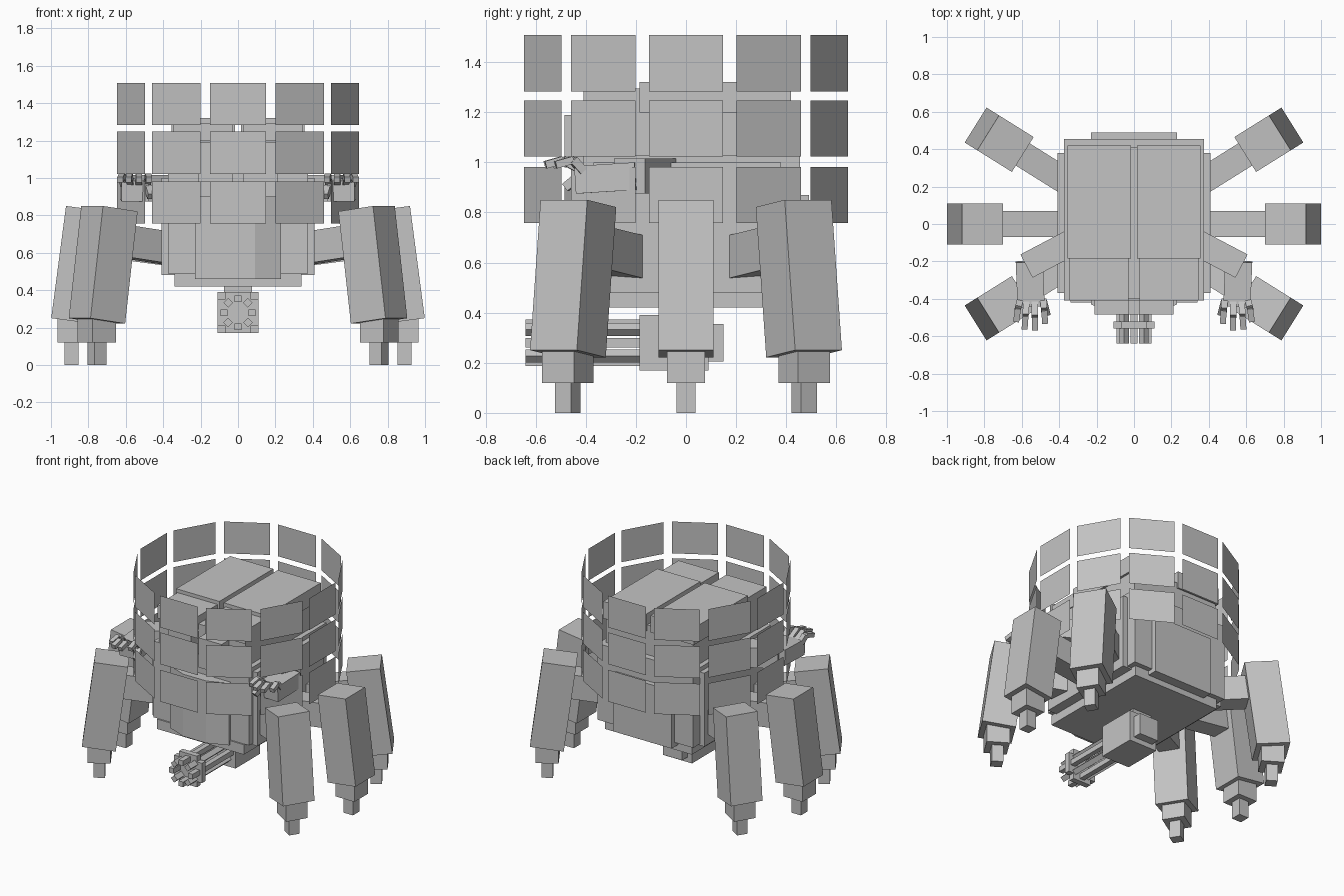
import bpy
import bmesh
from math import pi, radians, sin, cos
from mathutils import Matrix, Vector

cube = bpy.data.objects.get("Cube")
if cube:
    bpy.data.objects.remove(cube, do_unlink=True)

GREY = (0.55, 0.55, 0.55, 1)
mat = bpy.data.materials.new("plain grey")
mat.use_nodes = True
mat.diffuse_color = GREY
mat.node_tree.nodes["Principled BSDF"].inputs["Base Color"].default_value = GREY


def finish(name, bm):
    mesh = bpy.data.meshes.new(name)
    bm.to_mesh(mesh)
    bm.free()
    mesh.materials.append(mat)
    obj = bpy.data.objects.new(name, mesh)
    bpy.context.collection.objects.link(obj)
    return obj


def block(name, size, matrix):
    bm = bmesh.new()
    bmesh.ops.create_cube(bm, size=1, matrix=matrix @ Matrix.Diagonal((*size, 1)))
    return finish(name, bm)


def box(name, x, y, z, frame=Matrix()):
    """Axis-aligned box from three (low, high) ranges."""
    mid = [(a + b) / 2 for a, b in (x, y, z)]
    size = [abs(b - a) for a, b in (x, y, z)]
    return block(name, size, frame @ Matrix.Translation(mid))


def beam(name, a, b, width, height):
    """Box running from point a to point b."""
    a, b = Vector(a), Vector(b)
    turn = (b - a).to_track_quat('Y', 'Z').to_matrix().to_4x4()
    return block(name, (width, (b - a).length, height),
                 Matrix.Translation((a + b) / 2) @ turn)


def prism(name, outline, z0, z1):
    bm = bmesh.new()
    face = bm.faces.new([bm.verts.new((x, y, z0)) for x, y in outline])
    ext = bmesh.ops.extrude_face_region(bm, geom=[face])
    verts = [g for g in ext["geom"] if isinstance(g, bmesh.types.BMVert)]
    bmesh.ops.translate(bm, verts=verts, vec=(0, 0, z1 - z0))
    bmesh.ops.recalc_face_normals(bm, faces=bm.faces)
    return finish(name, bm)


# Hull
box("base_plate", (-.34, .34), (-.42, .42), (.42, .49))
box("hull", (-.41, .41), (-.37, .38), (.48, 1.0))
box("hull_core", (-.375, .375), (-.41, .455), (.49, 1.03))
box("upper_hull", (-.34, .34), (-.40, .41), (1.0, 1.24))
box("rear_plate", (-.23, .23), (.40, .49), (.46, .87))
prism("front_prow", [(-.23, -.38), (-.23, -.43), (-.09, -.485),
                     (.09, -.485), (.23, -.43), (.23, -.38)], .46, .90)

# Roof slabs and chest plates, split by a centre groove
for side, s in (("left", 1), ("right", -1)):
    box(f"{side}_roof_slab", (s * .017, s * .355), (-.185, .42), (1.2, 1.32))
    box(f"{side}_front_roof_slab", (s * .03, s * .345), (-.41, -.185), (1.2, 1.295))
    box(f"{side}_chest_plate", (s * .03, s * .21), (-.485, -.38), (.98, 1.19))

# Ring of thin screens in three rows
for row, z in enumerate((.87, 1.135, 1.395)):
    for i in range(12):
        bm = bmesh.new()
        place = (Matrix.Rotation(i * pi / 6, 4, 'Z')
                 @ Matrix.Translation((0, -.66, z))
                 @ Matrix.Rotation(pi / 2, 4, 'X')
                 @ Matrix.Diagonal((.297, .225, 1, 1)))
        bmesh.ops.create_grid(bm, x_segments=1, y_segments=1, size=.5, matrix=place)
        finish(f"screen_{row}_{i}", bm)

# Six radial legs
TILT = Matrix.Rotation(-.131, 4, 'Y')
for i, angle in enumerate((-32, 0, 32, 148, 180, 212)):
    frame = Matrix.Rotation(radians(angle), 4, 'Z')
    block(f"hip_{i}", (.42, .14, .17), frame @ Matrix.Translation((.56, 0, .64)) @ TILT)
    block(f"thigh_{i}", (.22, .22, .605), frame @ Matrix.Translation((.85, 0, .536)) @ TILT)
    box(f"shin_{i}", (.815, .965), (-.075, .075), (.12, .3), frame)
    box(f"foot_{i}", (.853, .927), (-.037, .037), (0, .12), frame)

# Arms and hands
for side, s in (("left", 1), ("right", -1)):
    beam(f"{side}_upper_arm", (s * .28, -.07, .945), (s * .575, -.225, .945), .14, .14)
    beam(f"{side}_forearm", (s * .56, -.20, .945), (s * .55, -.44, .93), .145, .11)
    for i, (x, tip_x, tip_y) in enumerate(((.485, .475, -.53), (.53, .53, -.565),
                                           (.575, .585, -.56), (.61, .63, -.52))):
        knuckle = Vector((s * (x + tip_x) / 2, tip_y + .07, 1.01))
        beam(f"{side}_finger_{i}", (s * x, -.41, .965), knuckle, .034, .034)
        beam(f"{side}_fingertip_{i}", knuckle, (s * tip_x, tip_y, .99), .032, .03)
    beam(f"{side}_thumb", (s * .48, -.42, .95), (s * .465, -.48, .90), .035, .035)

# Rotary gun slung under the hull
box("gun_mount", (-.075, .075), (-.1, .08), (.36, .43))
box("gun_body", (-.11, .11), (-.185, .09), (.17, .39))
box("gun_rear", (-.075, .075), (.09, .15), (.205, .355))
box("barrel_clamp", (-.11, .11), (-.56, -.52), (.21, .35))
box("barrel_clamp_upright", (-.07, .07), (-.56, -.52), (.17, .39))
for i in range(8):
    a = i * pi / 4
    place = (Matrix.Translation((.075 * cos(a), 0, .28 + .075 * sin(a)))
             @ Matrix.Rotation(-a, 4, 'Y'))
    box(f"barrel_{i}", (-.018, .018), (-.64, -.18), (-.018, .018), place)
